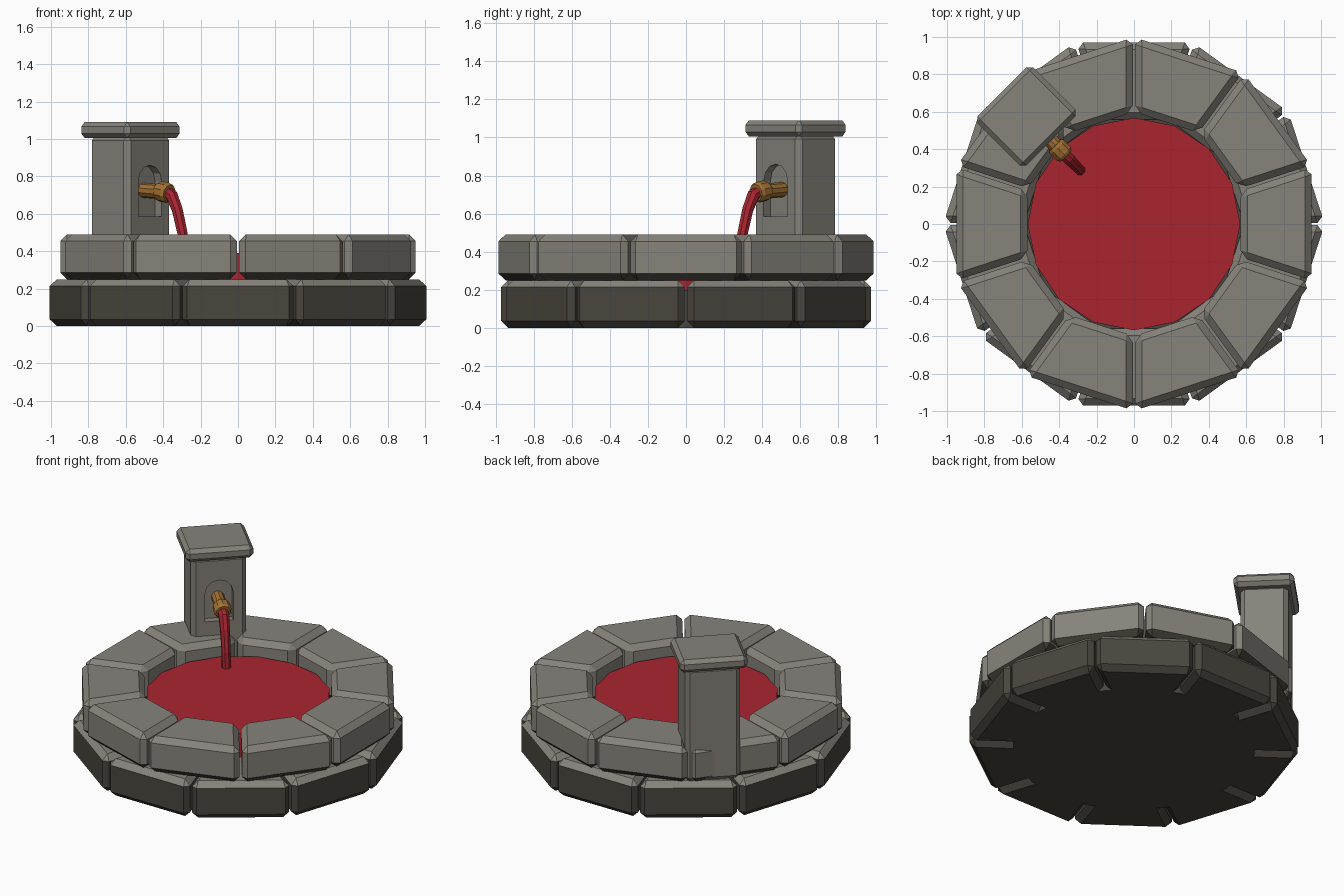
import bpy, bmesh, math
from mathutils import Matrix, Vector

if "Cube" in bpy.data.objects:
    bpy.data.objects.remove(bpy.data.objects["Cube"])


def material(name, rgb):
    m = bpy.data.materials.new(name)
    m.diffuse_color = (*rgb, 1)
    m.use_nodes = True
    m.node_tree.nodes["Principled BSDF"].inputs["Base Color"].default_value = m.diffuse_color
    return m


STONE = material("grey stone", (0.24, 0.227, 0.198))
DARK = material("dark damp stone", (0.067, 0.061, 0.048))
RED = material("red liquid", (0.40, 0.018, 0.030))
BRASS = material("aged brass", (0.37, 0.17, 0.034))


def make(name, bm, mats, matrix=None, rule=None):
    bmesh.ops.recalc_face_normals(bm, faces=bm.faces[:])
    if matrix:
        bm.transform(matrix)
    bm.normal_update()
    if rule:
        for f in bm.faces:
            f.material_index = rule(f)
    me = bpy.data.meshes.new(name)
    bm.to_mesh(me)
    bm.free()
    for m in mats:
        me.materials.append(m)
    ob = bpy.data.objects.new(name, me)
    bpy.context.collection.objects.link(ob)
    return ob


def prism(bm, pts, z0, z1, bevel=0.0):
    """Extrude an xy outline between two heights, with chamfered edges."""
    tmp = bmesh.new()
    face = tmp.faces.new([tmp.verts.new((x, y, z0)) for x, y in pts])
    up = bmesh.ops.extrude_face_region(tmp, geom=[face])
    bmesh.ops.translate(tmp, vec=(0, 0, z1 - z0),
                        verts=[v for v in up["geom"] if isinstance(v, bmesh.types.BMVert)])
    bmesh.ops.recalc_face_normals(tmp, faces=tmp.faces[:])
    if bevel:
        bmesh.ops.bevel(tmp, geom=tmp.edges[:], offset=bevel, segments=1,
                        affect='EDGES', clamp_overlap=True)
    me = bpy.data.meshes.new("tmp")
    tmp.to_mesh(me)
    tmp.free()
    bm.from_mesh(me)
    bpy.data.meshes.remove(me)


def rect(a, b):
    return [(-a, -b), (a, -b), (a, b), (-a, b)]


def ngon(n, r):
    return [(r * math.cos(math.tau * i / n), r * math.sin(math.tau * i / n)) for i in range(n)]


def ring(name, inner, outer, z0, z1, start, rule):
    # ten wedge blocks with a narrow gap between neighbours
    t, gap = math.tan(math.radians(18)), 0.007
    wi, wo = inner * t - gap, outer * t - gap
    bm = bmesh.new()
    for i in range(10):
        c, s = (f(math.radians(start + 36 * i)) for f in (math.cos, math.sin))
        pts = [(inner, -wi), (outer, -wo), (outer, wo), (inner, wi)]
        prism(bm, [(x * c - y * s, x * s + y * c) for x, y in pts], z0, z1, 0.036)
    return make(name, bm, [STONE, DARK], rule=rule)


# Basin rings: lower course dark on the sides, upper course dark underneath
ring("lower_stone_ring", 0.56, 0.97, 0.0, 0.25, 18, lambda f: 0 if f.normal.z > 0.3 else 1)
ring("upper_stone_ring", 0.57, 0.95, 0.25, 0.49, 0, lambda f: 1 if f.normal.z < -0.3 else 0)

# Basin floor and liquid
bm = bmesh.new()
prism(bm, ngon(20, 0.74), 0.0, 0.2)
make("basin_floor", bm, [DARK])
bm = bmesh.new()
prism(bm, ngon(16, 0.568), 0.2, 0.39)
make("liquid_pool", bm, [RED])

# Pillar frame: local -y points to the basin centre
FRAME = Matrix.Translation((-0.575, 0.575, 0)) @ Matrix.Rotation(math.radians(45), 4, 'Z')

bm = bmesh.new()
prism(bm, rect(0.172, 0.148), 0.25, 1.02, 0.028)
pillar = make("pillar", bm, [STONE], FRAME)

bm = bmesh.new()
prism(bm, rect(0.21, 0.185), 1.005, 1.09, 0.024)
make("pillar_cap", bm, [STONE], FRAME)

# Arched niche cut in the inner face
arch = [(-0.088, 0.585), (0.088, 0.585)]
arch += [(0.088 * math.cos(math.pi * i / 6), 0.772 + 0.088 * math.sin(math.pi * i / 6)) for i in range(7)]
bm = bmesh.new()
prism(bm, arch, 0.098, 0.25)
cutter = make("niche_cutter", bm, [STONE], FRAME @ Matrix.Rotation(math.pi / 2, 4, 'X'))
cutter.hide_render = True
cutter.hide_viewport = True
cutter.display_type = 'WIRE'
mod = pillar.modifiers.new("niche", 'BOOLEAN')
mod.operation = 'DIFFERENCE'
mod.solver = 'EXACT'
mod.object = cutter


def tube(name, stations, sides, mat):
    # rings of (y, z, radius) swept in the pillar's middle plane
    bm = bmesh.new()
    loops = []
    for i, (y, z, r) in enumerate(stations):
        a, b = stations[max(i - 1, 0)], stations[min(i + 1, len(stations) - 1)]
        d = Vector((0, b[0] - a[0], b[1] - a[1])).normalized()
        side, up = Vector((1, 0, 0)), d.cross(Vector((1, 0, 0)))
        loops.append([bm.verts.new(Vector((0, y, z)) + r * (side * math.cos(t) + up * math.sin(t)))
                      for t in ((k + 0.5) * math.tau / sides for k in range(sides))])
    for p, q in zip(loops, loops[1:]):
        for k in range(sides):
            n = (k + 1) % sides
            bm.faces.new((p[k], p[n], q[n], q[k]))
    bm.faces.new(loops[0])
    bm.faces.new(loops[-1])
    return make(name, bm, [mat], FRAME)


# Spout pipe, collar and falling stream
tube("spout_pipe", [(-0.08, 0.727, 0.040), (-0.24, 0.717, 0.040)], 10, BRASS)
tube("spout_collar", [(-0.215, 0.722, 0.047), (-0.23, 0.72, 0.055),
                      (-0.278, 0.712, 0.055), (-0.295, 0.709, 0.046)], 10, BRASS)
tube("liquid_stream", [(-0.27, 0.715, 0.034), (-0.315, 0.695, 0.034), (-0.355, 0.62, 0.031),
                       (-0.395, 0.49, 0.029), (-0.405, 0.37, 0.029)], 8, RED)
